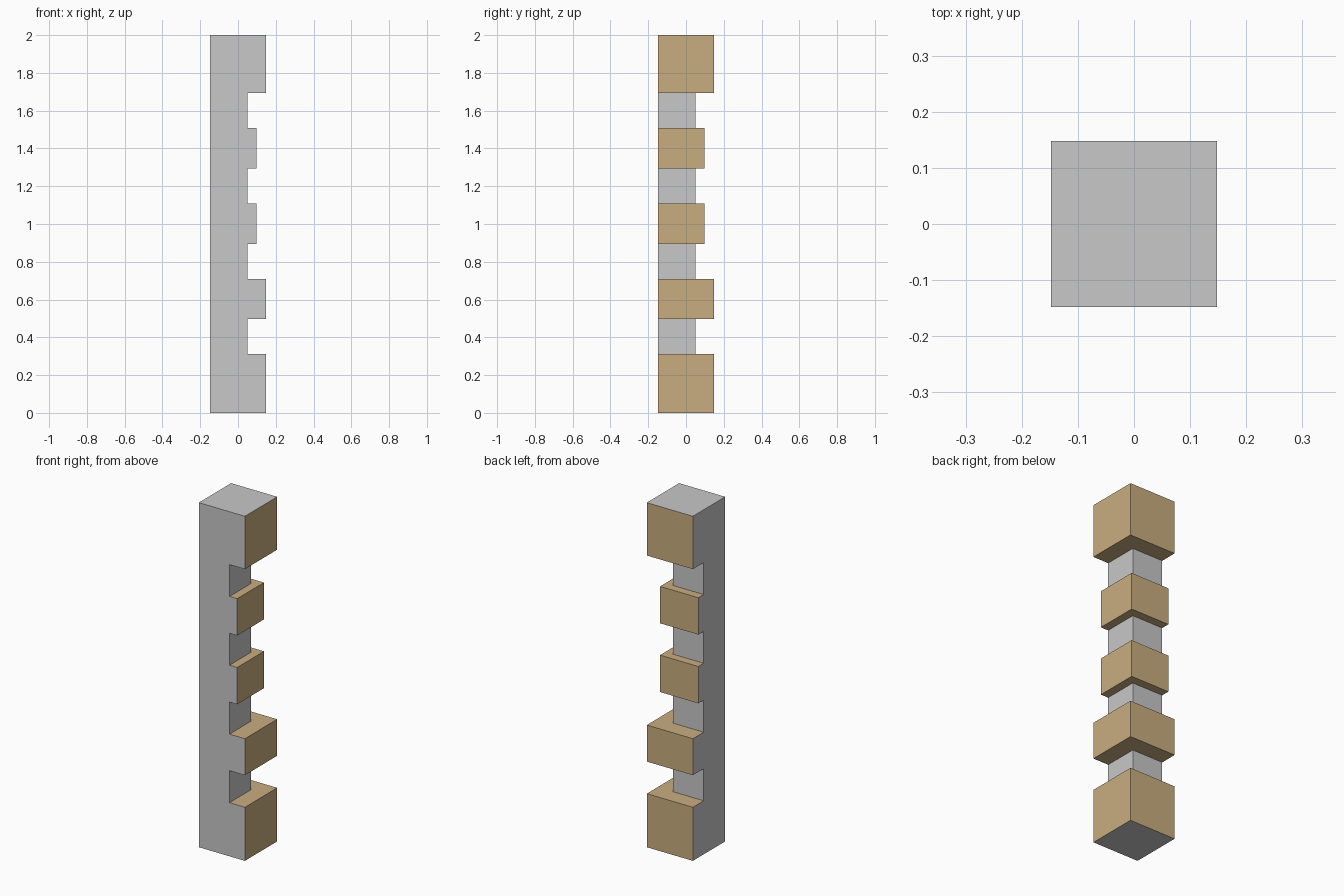
import bpy, bmesh

if "Cube" in bpy.data.objects:
    bpy.data.objects.remove(bpy.data.objects["Cube"])

H = 0.148      # half width of the post
CORE = 0.049   # how far the recessed core reaches
MID = 0.098    # reach of the smaller blocks

# blocks along the post: (bottom, top, reach)
BLOCKS = [(0.0, 0.311, H), (0.497, 0.709, H), (0.895, 1.109, MID),
          (1.294, 1.508, MID), (1.693, 2.0, H)]


def material(name, color):
    m = bpy.data.materials.new(name)
    m.diffuse_color = (*color, 1)
    m.use_nodes = True
    m.node_tree.nodes["Principled BSDF"].inputs["Base Color"].default_value = m.diffuse_color
    return m


# stepped profile running up the post
levels = []
for i, (lo, hi, r) in enumerate(BLOCKS):
    levels += [(lo, r), (hi, r)]
    if i < len(BLOCKS) - 1:
        levels += [(hi, CORE), (BLOCKS[i + 1][0], CORE)]

bm = bmesh.new()
foot = bm.verts.new((-H, -H, 0))
head = bm.verts.new((-H, -H, 2))
front = [bm.verts.new((r, -H, z)) for z, r in levels]
corner = [bm.verts.new((r, r, z)) for z, r in levels]
back = [bm.verts.new((-H, r, z)) for z, r in levels]

# plain grey sides and ends
bm.faces.new([foot] + front + [head])
bm.faces.new([foot, head] + back[::-1])
bm.faces.new([foot, front[0], corner[0], back[0]])
bm.faces.new([head, front[-1], corner[-1], back[-1]])

# stepped right and back sides: block faces and ledges tan, core grey
for i in range(len(levels) - 1):
    is_core = levels[i][1] == CORE and levels[i + 1][1] == CORE
    for a, b in ((front, corner), (corner, back)):
        f = bm.faces.new([a[i], b[i], b[i + 1], a[i + 1]])
        f.material_index = 0 if is_core else 1

bmesh.ops.recalc_face_normals(bm, faces=bm.faces[:])
mesh = bpy.data.meshes.new("notched_post")
bm.to_mesh(mesh)
bm.free()
mesh.materials.append(material("light grey", (0.58, 0.58, 0.58)))
mesh.materials.append(material("tan", (0.584, 0.418, 0.214)))
bpy.context.collection.objects.link(bpy.data.objects.new("notched_post", mesh))
